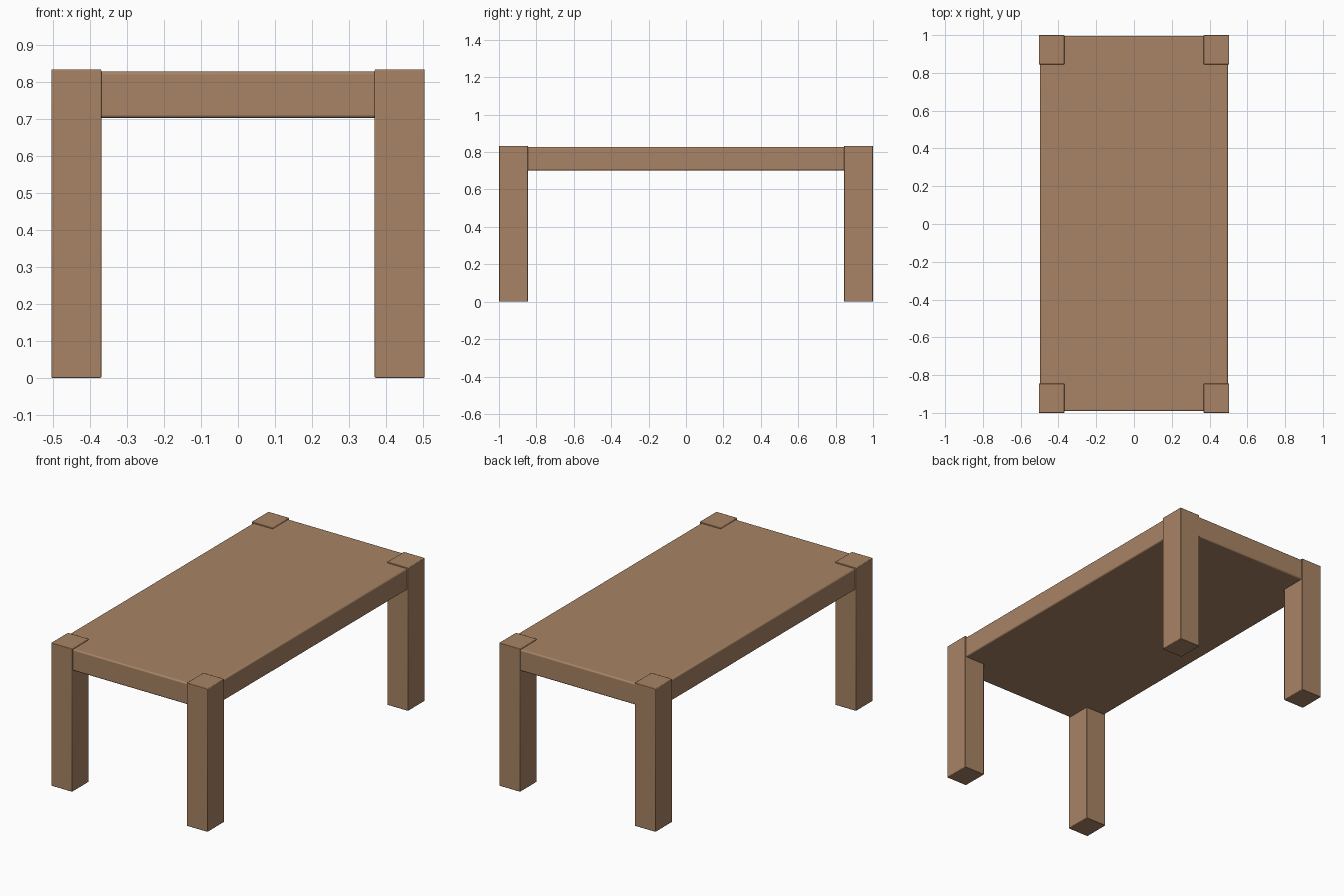
import bpy

if "Cube" in bpy.data.objects:
    bpy.data.objects.remove(bpy.data.objects["Cube"])

wood = bpy.data.materials.new("warm_brown_wood")
wood.diffuse_color = (0.39, 0.23, 0.128, 1)
wood.use_nodes = True
wood.node_tree.nodes["Principled BSDF"].inputs["Base Color"].default_value = wood.diffuse_color


def block(name, lo, hi, bevel, segments):
    """Box between two corners with softened edges."""
    bpy.ops.mesh.primitive_cube_add(size=1, location=[(a + b) / 2 for a, b in zip(lo, hi)])
    ob = bpy.context.object
    ob.name = name
    ob.scale = [b - a for a, b in zip(lo, hi)]
    bpy.ops.object.transform_apply(location=False, rotation=False, scale=True)
    ob.data.materials.append(wood)
    mod = ob.modifiers.new("soft_edges", 'BEVEL')
    mod.width = bevel
    mod.segments = segments
    bpy.ops.object.shade_smooth_by_angle()
    return ob


# Thick table top, sitting just inside the leg faces
block("table_top", (-0.497, -0.991, 0.702), (0.497, 0.995, 0.827), 0.008, 3)

# Square corner legs rising slightly above the top
for sx, side in ((-1, "left"), (1, "right")):
    for sy, end in ((-1, "front"), (1, "back")):
        xs = sorted((sx * 0.369, sx * 0.504))
        ys = sorted((sy * 0.845, sy * 1.0))
        block(f"{end}_{side}_leg", (xs[0], ys[0], 0), (xs[1], ys[1], 0.833), 0.003, 2)
